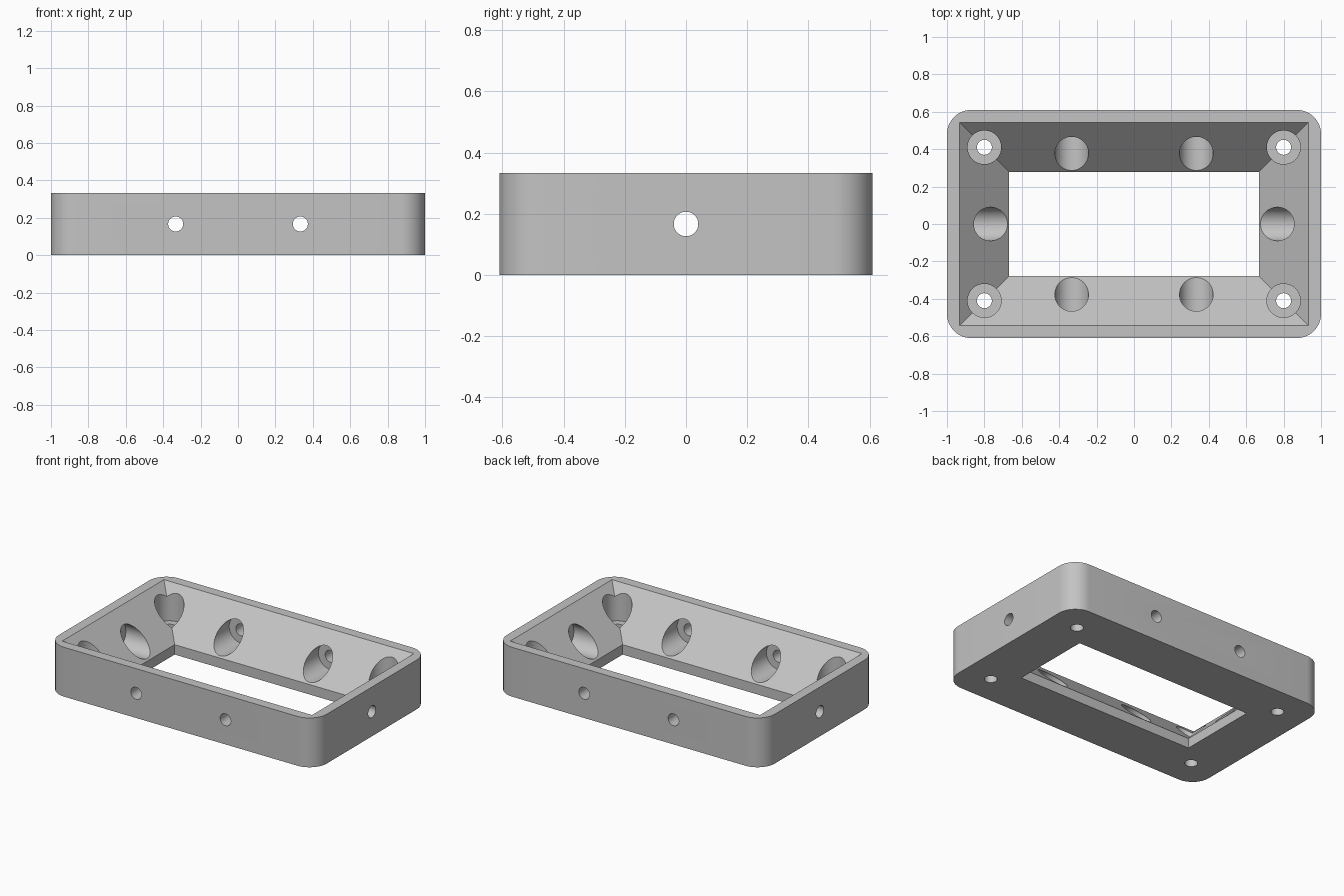
import bpy, bmesh, math
from mathutils import Matrix, Vector

cube = bpy.data.objects.get("Cube")
if cube:
    bpy.data.objects.remove(cube, do_unlink=True)

HALF_X, HALF_Y, HEIGHT = 1.0, 0.61, 0.333
CORNER = 0.13           # outer corner radius
RIM, SHELF = 0.067, 0.333   # wall width at the top and at the bottom
LIP = 0.067             # straight edge of the opening
SEAT = 0.1              # material left under each screw head
HOLE_R, HEAD_R = 0.04, 0.09

grey = bpy.data.materials.new("grey")
grey.use_nodes = True
colour = (0.55, 0.55, 0.55, 1)
grey.diffuse_color = colour
grey.node_tree.nodes["Principled BSDF"].inputs["Base Color"].default_value = colour


def make_object(name, bm):
    bmesh.ops.recalc_face_normals(bm, faces=bm.faces)
    mesh = bpy.data.meshes.new(name)
    bm.to_mesh(mesh)
    bm.free()
    mesh.materials.append(grey)
    obj = bpy.data.objects.new(name, mesh)
    bpy.context.collection.objects.link(obj)
    return obj


def skin(bm, rings):
    """Closed solid through a stack of vertex rings."""
    loops = [[bm.verts.new(p) for p in ring] for ring in rings]
    n = len(loops[0])
    for a, b in zip(loops, loops[1:]):
        for i in range(n):
            j = (i + 1) % n
            bm.faces.new((a[i], a[j], b[j], b[i]))
    bm.faces.new(loops[0][::-1])
    bm.faces.new(loops[-1])


def rectangle(inset, z):
    x, y = HALF_X - inset, HALF_Y - inset
    return [(-x, -y, z), (x, -y, z), (x, y, z), (-x, y, z)]


def screw_cutter(bm, outer_point, inward, reach):
    """Stepped cylinder: narrow from outside, wide beyond the seat."""
    turn = Vector(inward).to_track_quat('Z', 'Y').to_matrix().to_4x4()
    place = Matrix.Translation(outer_point) @ turn
    rings = []
    for r, z in ((HOLE_R, -0.1), (HOLE_R, SEAT), (HEAD_R, SEAT), (HEAD_R, reach)):
        rings.append([place @ Vector((r * math.cos(t), r * math.sin(t), z))
                      for t in (math.tau * i / 48 for i in range(48))])
    skin(bm, rings)


# Rounded outer block
bm = bmesh.new()
skin(bm, [rectangle(0, 0), rectangle(0, HEIGHT)])
uprights = [e for e in bm.edges if abs(e.verts[0].co.z - e.verts[1].co.z) > 0.1]
bmesh.ops.bevel(bm, geom=uprights, offset=CORNER, segments=12, profile=0.5,
                affect='EDGES')
frame = make_object("frame", bm)

# Opening with a straight lip and sloped sides
bm = bmesh.new()
skin(bm, [rectangle(SHELF, -0.1), rectangle(SHELF, LIP),
          rectangle(RIM, HEIGHT), rectangle(RIM, HEIGHT + 0.1)])
opening = make_object("opening_cutter", bm)

# Screw holes through the base corners, long walls and short walls
bm = bmesh.new()
for sx in (-1, 1):
    screw_cutter(bm, (sx * HALF_X, 0, HEIGHT / 2), (-sx, 0, 0), 0.4)
    for sy in (-1, 1):
        screw_cutter(bm, (sx * (HALF_X - 0.2), sy * (HALF_Y - 0.2), 0), (0, 0, 1), 0.5)
        screw_cutter(bm, (sx / 3, sy * HALF_Y, HEIGHT / 2), (0, -sy, 0), 0.4)
holes = make_object("screw_hole_cutter", bm)

# Cut the frame, then drop the cutters
bpy.ops.object.select_all(action='DESELECT')
bpy.context.view_layer.objects.active = frame
frame.select_set(True)
for cutter in (opening, holes):
    cutter.hide_render = True
    mod = frame.modifiers.new(cutter.name, 'BOOLEAN')
    mod.operation = 'DIFFERENCE'
    mod.solver = 'EXACT'
    mod.object = cutter
    bpy.ops.object.modifier_apply(modifier=mod.name)
    bpy.data.objects.remove(cutter, do_unlink=True)

bpy.ops.object.shade_smooth_by_angle(angle=math.radians(30))
